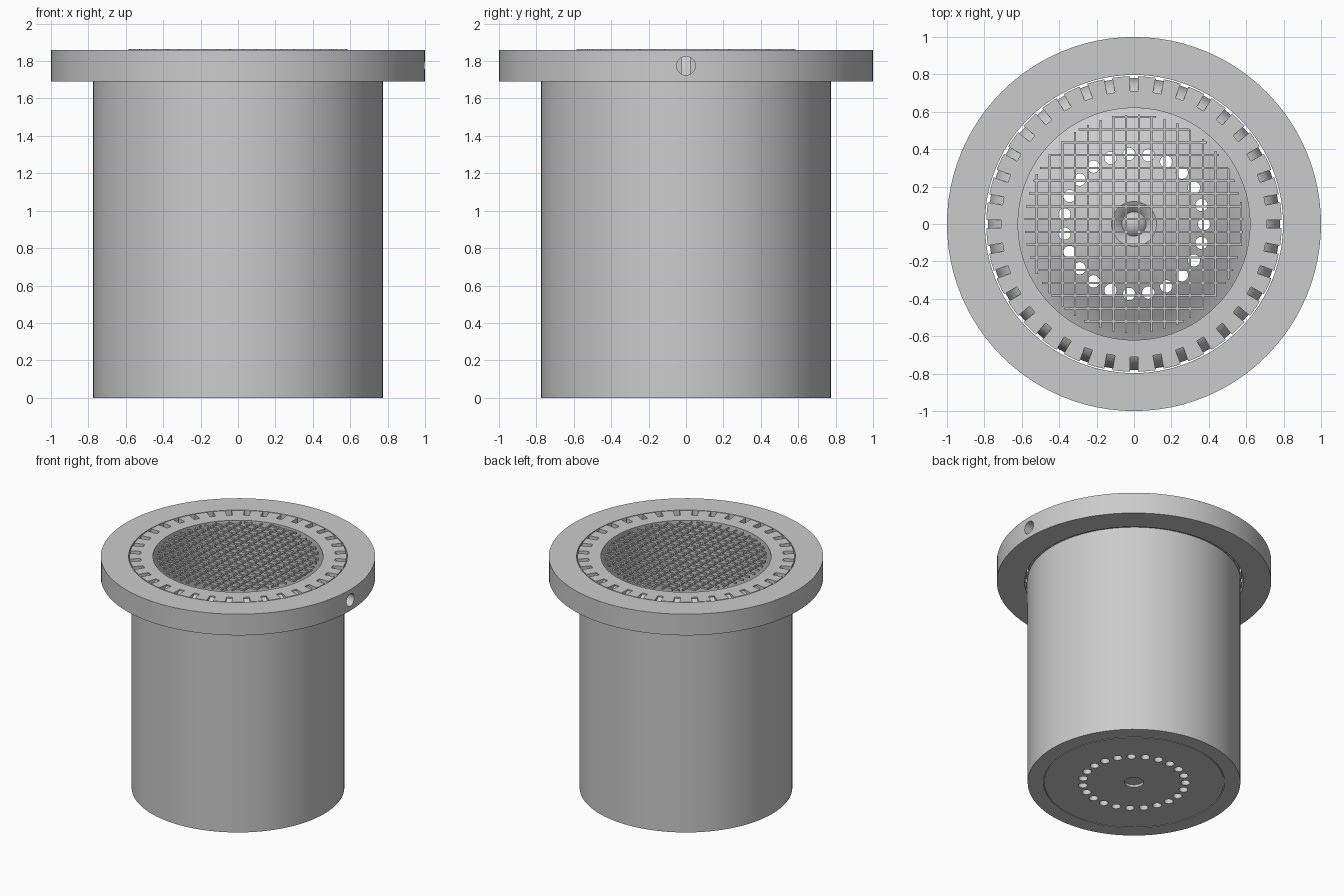
import bpy, bmesh, math
from mathutils import Matrix, Vector

default = bpy.data.objects.get("Cube")
if default:
    bpy.data.objects.remove(default, do_unlink=True)

SEG = 96
RIM = 1.86       # height of the top surface

grey = bpy.data.materials.new("light grey metal")
grey.use_nodes = True
colour = (0.6, 0.6, 0.6, 1)
grey.diffuse_color = colour
grey.node_tree.nodes["Principled BSDF"].inputs["Base Color"].default_value = colour


def finish(bm, name, material=grey):
    bmesh.ops.remove_doubles(bm, verts=bm.verts, dist=1e-5)
    bmesh.ops.recalc_face_normals(bm, faces=bm.faces)
    mesh = bpy.data.meshes.new(name)
    bm.to_mesh(mesh)
    bm.free()
    obj = bpy.data.objects.new(name, mesh)
    bpy.context.collection.objects.link(obj)
    mesh.materials.append(material)
    return obj


def lathe(name, profile):
    """Turn a closed (radius, height) outline round the z axis."""
    bm = bmesh.new()
    rings = []
    for i in range(SEG):
        turn = Matrix.Rotation(math.tau * i / SEG, 3, 'Z')
        rings.append([bm.verts.new(turn @ Vector((r, 0, z))) for r, z in profile])
    count = len(profile)
    for i in range(SEG):
        a, b = rings[i], rings[(i + 1) % SEG]
        for j in range(count):
            k = (j + 1) % count
            if profile[j][0] or profile[k][0]:
                bm.faces.new((a[j], b[j], b[k], a[k]))
    bmesh.ops.dissolve_degenerate(bm, dist=1e-6, edges=bm.edges)
    return finish(bm, name)


def cut(obj, cutter):
    """Subtract the cutter for good and throw it away."""
    mod = obj.modifiers.new("cut", 'BOOLEAN')
    mod.operation, mod.solver, mod.object = 'DIFFERENCE', 'EXACT', cutter
    graph = bpy.context.evaluated_depsgraph_get()
    result = bpy.data.meshes.new_from_object(obj.evaluated_get(graph))
    obj.modifiers.clear()
    obj.data = result
    bpy.data.objects.remove(cutter, do_unlink=True)


def cylinder(bm, radius, depth, matrix):
    bmesh.ops.create_cone(bm, cap_ends=True, segments=24, radius1=radius,
                          radius2=radius, depth=depth, matrix=matrix)


def smooth(obj):
    bpy.ops.object.select_all(action='DESELECT')
    obj.select_set(True)
    bpy.context.view_layer.objects.active = obj
    bpy.ops.object.shade_smooth_by_angle(angle=math.radians(30))


# Tubular body with a slightly wider lip at the top
body = lathe("body_tube", [(0.66, 0), (0.775, 0), (0.775, 1.7), (0.79, 1.7),
                           (0.79, RIM), (0.62, RIM), (0.62, 0.15), (0.66, 0.15)])

# Curved drain slots round the lip, falling outward
slot = [(0.71, 1.88), (0.71, 1.85), (0.735, 1.835), (0.758, 1.8), (0.772, 1.75),
        (0.783, 1.68), (0.81, 1.68), (0.81, 1.88)]
half = 0.022
bm = bmesh.new()
for i in range(36):
    turn = Matrix.Rotation(math.tau * i / 36, 3, 'Z')
    sides = [[bm.verts.new(turn @ Vector((r, y, z))) for r, z in slot]
             for y in (-half, half)]
    for side in sides:
        bm.faces.new(side)
    for j in range(len(slot)):
        k = (j + 1) % len(slot)
        bm.faces.new((sides[0][j], sides[0][k], sides[1][k], sides[1][j]))
cut(body, finish(bm, "slot_cutter"))
smooth(body)

# Top flange with one radial hole on its left side
flange = lathe("flange_ring", [(0.797, 1.69), (1, 1.69), (1, RIM), (0.797, RIM)])
bm = bmesh.new()
cylinder(bm, 0.05, 0.3, Matrix.Translation((0.92, 0, 1.775))
         @ Matrix.Rotation(math.pi / 2, 4, 'Y'))
cut(flange, finish(bm, "flange_hole_cutter"))
smooth(flange)

# Domed floor plug with a central spike and a shallow recess underneath
plug = lathe("floor_plug", [(0, 0.02), (0.07, 0.02), (0.07, 0), (0.654, 0),
                            (0.654, 0.14), (0.615, 0.15), (0.5, 0.23), (0.35, 0.31),
                            (0.2, 0.37), (0.12, 0.385), (0.09, 0.37),
                            (0.065, 0.34), (0, 0.42)])
bm = bmesh.new()
for i in range(23):
    angle = math.tau * i / 23
    cylinder(bm, 0.033, 1.2, Matrix.Translation(
        (0.375 * math.cos(angle), 0.375 * math.sin(angle), 0.2)))
cut(plug, finish(bm, "drain_hole_cutter"))
smooth(plug)

# Round wire grille across the mouth
bm = bmesh.new()
reach, pitch, wire = 0.585, 0.0683, 0.011
for i in range(17):
    offset = -0.52 + pitch * i
    length = 2 * math.sqrt(reach ** 2 - offset ** 2)
    for centre, size in (((offset, 0), (wire, length)), ((0, -0.52 + pitch * i), (length, wire))):
        bmesh.ops.create_cube(bm, size=1, matrix=Matrix.Translation((*centre, RIM - 0.002))
                              @ Matrix.Diagonal((*size, 0.014, 1)))
finish(bm, "mouth_grille")
